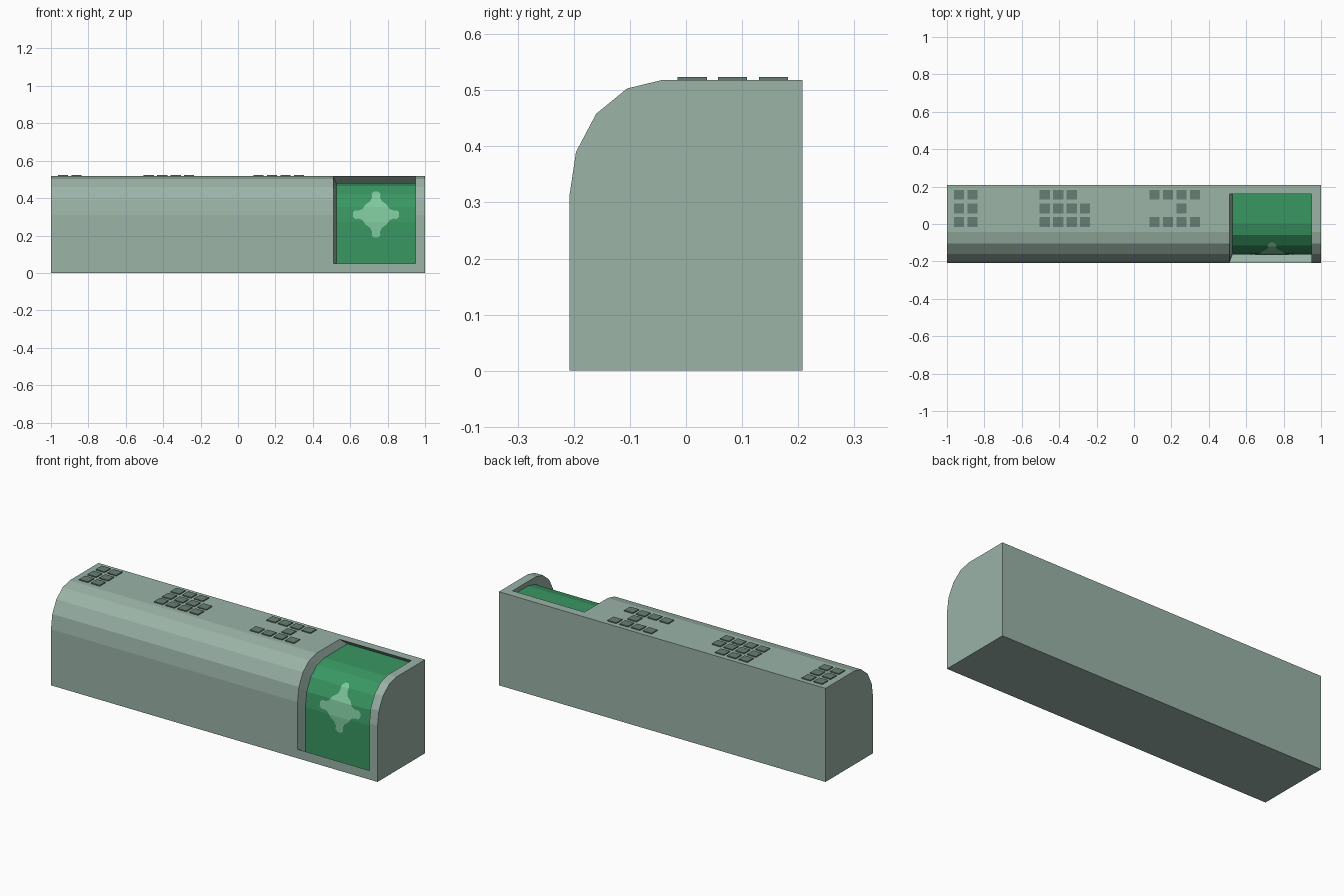
import bpy, bmesh, math

if "Cube" in bpy.data.objects:
    bpy.data.objects.remove(bpy.data.objects["Cube"])


def material(name, rgb):
    m = bpy.data.materials.new(name)
    lin = [((c / 255 + 0.055) / 1.055) ** 2.4 for c in rgb]
    m.diffuse_color = (*lin, 1)
    m.use_nodes = True
    m.node_tree.nodes["Principled BSDF"].inputs["Base Color"].default_value = m.diffuse_color
    return m


SAGE = material("sage grey", (155, 179, 167))
GREEN = material("panel green", (57, 151, 98))
MINT = material("mint green", (127, 200, 158))
DARK = material("dark sage", (103, 127, 115))


def finish(name, bm, *mats):
    bmesh.ops.recalc_face_normals(bm, faces=bm.faces)
    mesh = bpy.data.meshes.new(name)
    bm.to_mesh(mesh)
    bm.free()
    for m in mats:
        mesh.materials.append(m)
    ob = bpy.data.objects.new(name, mesh)
    bpy.context.collection.objects.link(ob)
    return ob


# Side profile (y, z): up the back, over the rounded top, down the front
PROFILE = [(0.208, 0), (0.208, 0.518), (0.16, 0.518), (-0.043, 0.518),
           (-0.105, 0.503), (-0.16, 0.458), (-0.196, 0.39), (-0.208, 0.31),
           (-0.208, 0.05), (-0.208, 0)]
STATIONS = [-1, 0.51, 0.95, 1]
FIRST, LAST = 2, 8                    # profile points bounding the recess
SHIFT = (0.017, 0.045, -0.038)        # slanted direction of the recess

# Body shell with the sunken window
bm = bmesh.new()
rings = [[bm.verts.new((x, y, z)) for y, z in PROFILE] for x in STATIONS]
n = len(PROFILE)
for s in range(3):
    for i in range(n):
        if s == 1 and FIRST <= i < LAST:
            continue
        j = (i + 1) % n
        bm.faces.new((rings[s][i], rings[s][j], rings[s + 1][j], rings[s + 1][i]))
for ring in (rings[0], rings[-1]):
    bm.faces.new(ring)

# Recess walls and green floor
outer = [rings[s][FIRST:LAST + 1] for s in (1, 2)]
inner = [[bm.verts.new([c + d for c, d in zip(v.co, SHIFT)]) for v in row] for row in outer]
m = LAST - FIRST
for i in range(m):
    floor = bm.faces.new((inner[0][i], inner[0][i + 1], inner[1][i + 1], inner[1][i]))
    floor.material_index = 1
    for side in (0, 1):
        bm.faces.new((outer[side][i], outer[side][i + 1], inner[side][i + 1], inner[side][i]))
for i in (0, m):
    bm.faces.new((outer[0][i], outer[1][i], inner[1][i], inner[0][i]))
finish("body", bm, SAGE, GREEN)

# Four-armed emblem plate that follows the curved recess floor
curve = [(y + SHIFT[1], z + SHIFT[2]) for y, z in PROFILE[FIRST + 1:LAST + 1]]


def floor_y(z):
    for (y0, z0), (y1, z1) in zip(curve, curve[1:]):
        if z1 <= z <= z0:
            return y0 + (y1 - y0) * (z0 - z) / (z0 - z1)
    return curve[-1][0]


ARM = [(0.055, -0.055), (0.072, -0.03), (0.092, -0.022), (0.112, -0.023), (0.124, -0.011),
       (0.124, 0.011), (0.112, 0.023), (0.092, 0.022), (0.072, 0.03)]
bm = bmesh.new()
outline = []
for k in range(4):
    c, s = math.cos(k * math.pi / 2), math.sin(k * math.pi / 2)
    for a, b in ARM:
        outline.append(bm.verts.new((0.738 + a * c - b * s, 0, 0.312 + a * s + b * c)))
centre = bm.verts.new((0.738, 0, 0.312))
for i, v in enumerate(outline):
    bm.faces.new((centre, v, outline[(i + 1) % len(outline)]))
for _, z in curve[1:-1]:
    bmesh.ops.bisect_plane(bm, geom=bm.verts[:] + bm.edges[:] + bm.faces[:],
                           plane_co=(0, 0, z), plane_no=(0, 0, 1))
for v in bm.verts:
    v.co.y = floor_y(v.co.z) - 0.004
bm.normal_update()
if sum(f.normal.y for f in bm.faces) > 0:
    bmesh.ops.reverse_faces(bm, faces=bm.faces[:])
mesh = bpy.data.meshes.new("emblem")
bm.to_mesh(mesh)
bm.free()
mesh.materials.append(MINT)
bpy.context.collection.objects.link(bpy.data.objects.new("emblem", mesh))

# Raised square pads on the top: first column x and columns filled per row (back to front)
GROUPS = {
    "left_pads": (-0.935, [(0, 1), (0, 1), (0, 1)]),
    "middle_pads": (-0.477, [(0, 1, 2), (0, 1, 2, 3), (0, 1, 2, 3)]),
    "right_pads": (0.11, [(0, 1, 2, 3), (2,), (0, 1, 2, 3)]),
}
for name, (x0, rows) in GROUPS.items():
    bm = bmesh.new()
    for y, cols in zip((0.156, 0.083, 0.011), rows):
        for c in cols:
            made = bmesh.ops.create_cube(bm, size=1)["verts"]
            for v in made:
                v.co.x = x0 + c * 0.072 + v.co.x * 0.054
                v.co.y = y + v.co.y * 0.052
                v.co.z = 0.519 + v.co.z * 0.009
    finish(name, bm, DARK)
